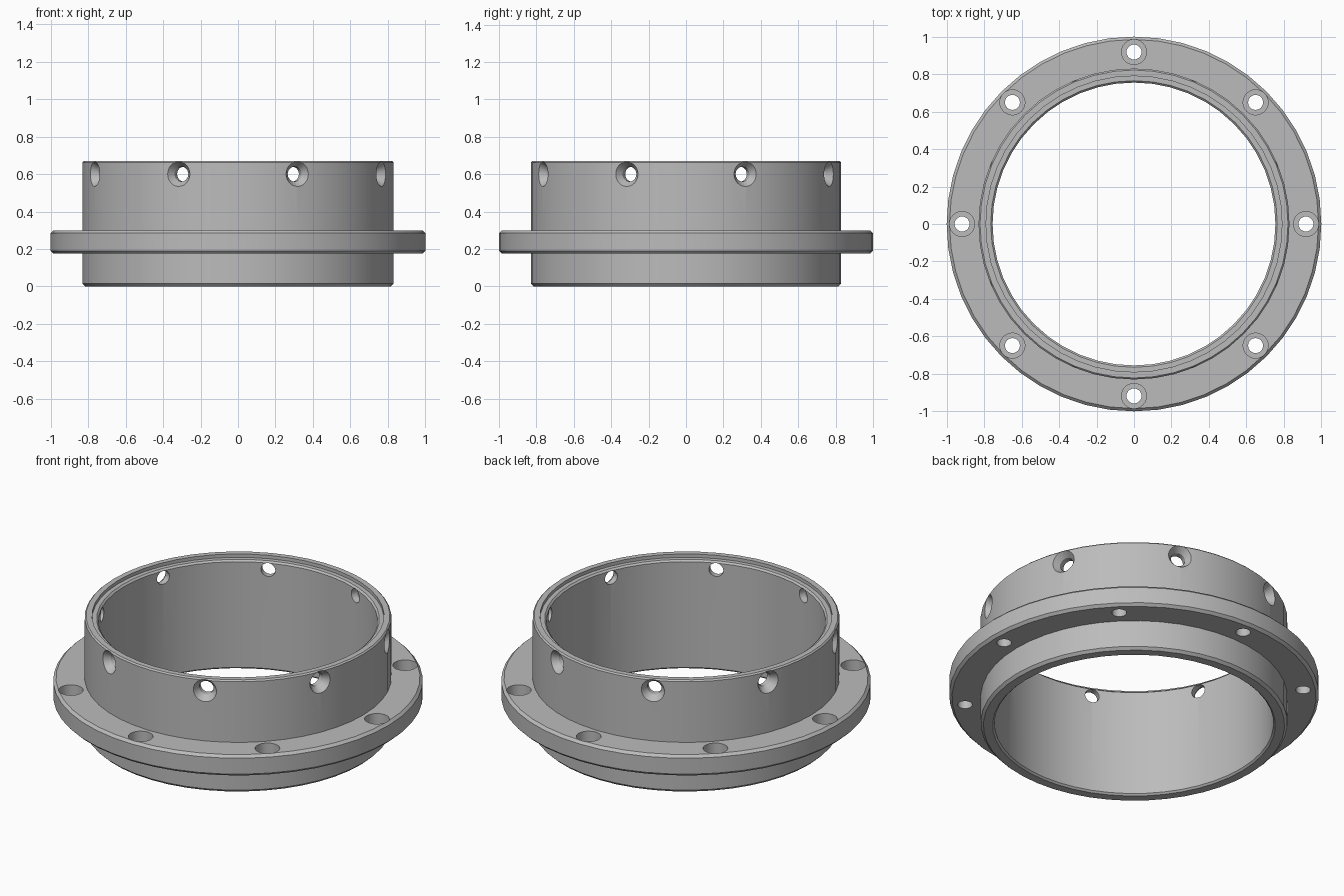
import bpy, bmesh
from math import tau, cos, sin, radians
from mathutils import Matrix, Vector

cube = bpy.data.objects.get("Cube")
if cube:
    bpy.data.objects.remove(cube, do_unlink=True)

metal = bpy.data.materials.new("grey metal")
metal.use_nodes = True
metal.diffuse_color = (0.5, 0.5, 0.5, 1)
metal.node_tree.nodes["Principled BSDF"].inputs["Base Color"].default_value = (0.5, 0.5, 0.5, 1)


def lathe(bm, profile, sides, matrix=Matrix(), capped=False):
    """Revolve (radius, height) points; close as a ring or cap both ends."""
    rings = [[bm.verts.new(matrix @ Vector((r * cos(tau * i / sides), r * sin(tau * i / sides), z)))
              for i in range(sides)] for r, z in profile]
    faces = []
    for k in range(len(rings) - 1 if capped else len(rings)):
        a, b = rings[k], rings[(k + 1) % len(rings)]
        for i in range(sides):
            j = (i + 1) % sides
            faces.append(bm.faces.new((a[i], a[j], b[j], b[i])))
    if capped:
        faces += [bm.faces.new(rings[0]), bm.faces.new(rings[-1])]
    bmesh.ops.recalc_face_normals(bm, faces=faces)


def make_object(name, bm):
    mesh = bpy.data.meshes.new(name)
    bm.to_mesh(mesh)
    bm.free()
    mesh.materials.append(metal)
    obj = bpy.data.objects.new(name, mesh)
    bpy.context.collection.objects.link(obj)
    return obj


# Collar with mid flange, chamfered edges and a stepped seat in the top rim
WALL, BORE, SEAT = 0.83, 0.755, 0.79
collar_profile = [
    (BORE + 0.01, 0), (WALL - 0.015, 0), (WALL, 0.015),
    (WALL, 0.175), (0.985, 0.175), (1, 0.19), (1, 0.285), (0.985, 0.30), (WALL, 0.30),
    (WALL, 0.662), (WALL - 0.008, 0.67), (SEAT, 0.67), (SEAT, 0.65),
    (BORE + 0.01, 0.65), (BORE, 0.64), (BORE, 0.01),
]
bm = bmesh.new()
lathe(bm, collar_profile, 48)
collar = make_object("flanged_collar", bm)

# Bolt holes: counterbored through the flange, countersunk through the wall
flange_hole = [(0.04, 0.1), (0.04, 0.23), (0.067, 0.23), (0.067, 0.4)]
wall_hole = [(0.04, 0.7), (0.04, 0.79), (0.066, 0.828), (0.066, 0.9)]
bm = bmesh.new()
for i in range(8):
    turn = Matrix.Rotation(tau * i / 8, 4, "Z")
    lathe(bm, flange_hole, 24, turn @ Matrix.Translation((0.918, 0, 0)), True)
    turn = Matrix.Rotation(tau * (i + 0.5) / 8, 4, "Z")
    lathe(bm, wall_hole, 24,
          turn @ Matrix.Translation((0, 0, 0.6)) @ Matrix.Rotation(tau / 4, 4, "Y"), True)
cutter = make_object("hole_cutter", bm)
cutter.hide_render = True

cut = collar.modifiers.new("bolt holes", "BOOLEAN")
cut.operation = "DIFFERENCE"
cut.solver = "EXACT"
cut.object = cutter

# Bake the cut, then smooth the curved walls and keep the edges crisp
bpy.ops.object.select_all(action="DESELECT")
collar.select_set(True)
bpy.context.view_layer.objects.active = collar
bpy.ops.object.modifier_apply(modifier=cut.name)
bpy.data.objects.remove(cutter, do_unlink=True)
bpy.ops.object.shade_smooth_by_angle(angle=radians(30))
